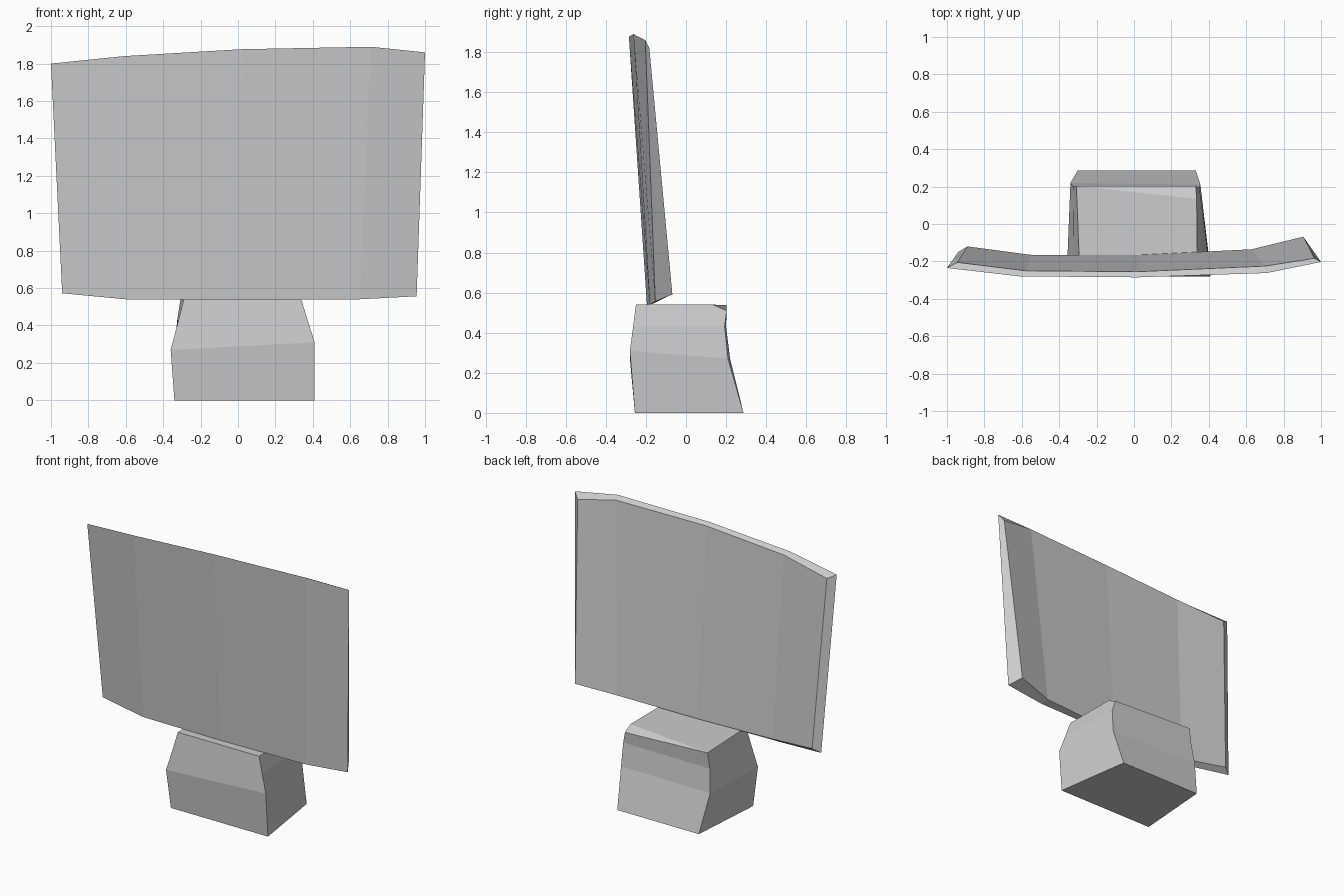
import bpy, bmesh

if "Cube" in bpy.data.objects:
    bpy.data.objects.remove(bpy.data.objects["Cube"])


def loft(name, rings):
    """Join equal four-point rings with quads and cap both ends."""
    bm = bmesh.new()
    loops = [[bm.verts.new(p) for p in ring] for ring in rings]
    for a, b in zip(loops, loops[1:]):
        for i in range(4):
            j = (i + 1) % 4
            bm.faces.new((a[i], a[j], b[j], b[i]))
    bm.faces.new(loops[0])
    bm.faces.new(loops[-1])
    return bm, loops


def finish(name, bm):
    bmesh.ops.recalc_face_normals(bm, faces=bm.faces)
    mesh = bpy.data.meshes.new(name)
    bm.to_mesh(mesh)
    bm.free()
    obj = bpy.data.objects.new(name, mesh)
    bpy.context.collection.objects.link(obj)
    return obj


# Curved, leaning screen: five upright cross-sections from left to right
front_top = [(-1, -.235, 1.80), (-.61, -.28, 1.84), (.02, -.285, 1.877), (.71, -.262, 1.89), (1, -.203, 1.86)]
front_low = [(-.94, -.15, .572), (-.6, -.19, .54), (0, -.195, .54), (.65, -.18, .54), (.955, -.153, .556)]
back_low = [(-.89, -.12, .60), (-.55, -.165, .56), (.03, -.165, .545), (.63, -.135, .56), (.905, -.068, .592)]
back_top = [(-.945, -.205, 1.77), (-.58, -.25, 1.82), (.02, -.255, 1.86), (.70, -.225, 1.87), (.965, -.183, 1.82)]
bm, _ = loft("screen", list(zip(front_top, front_low, back_low, back_top)))
finish("screen", bm)

# Chunky stand: horizontal sections, front left going round to back left
stand_rings = [
    [(-.34, -.255, 0), (.41, -.255, 0), (.33, .287, 0), (-.30, .287, 0)],
    [(-.36, -.28, .27), (.41, -.28, .31), (.355, .21, .27), (-.34, .22, .27)],
    [(-.32, -.263, .42), (.372, -.264, .43), (.35, .193, .43), (-.325, .20, .43)],
    [(-.29, -.25, .54), (.338, -.25, .54), (.33, .203, .51), (-.308, .203, .538)],
]
bm, loops = loft("stand", stand_rings)

# Clipped back right corner of the stand top
fl, fr, br, bl = loops[-1]
edge = bm.edges.get((fr, br))
_, clip = bmesh.utils.edge_split(edge, br, .15)
clip.co = (.335, .135, .54)
top = next(f for f in bm.faces if {fl, fr, br, bl} <= set(f.verts))
bmesh.utils.face_split(top, clip, bl)
finish("stand", bm)
